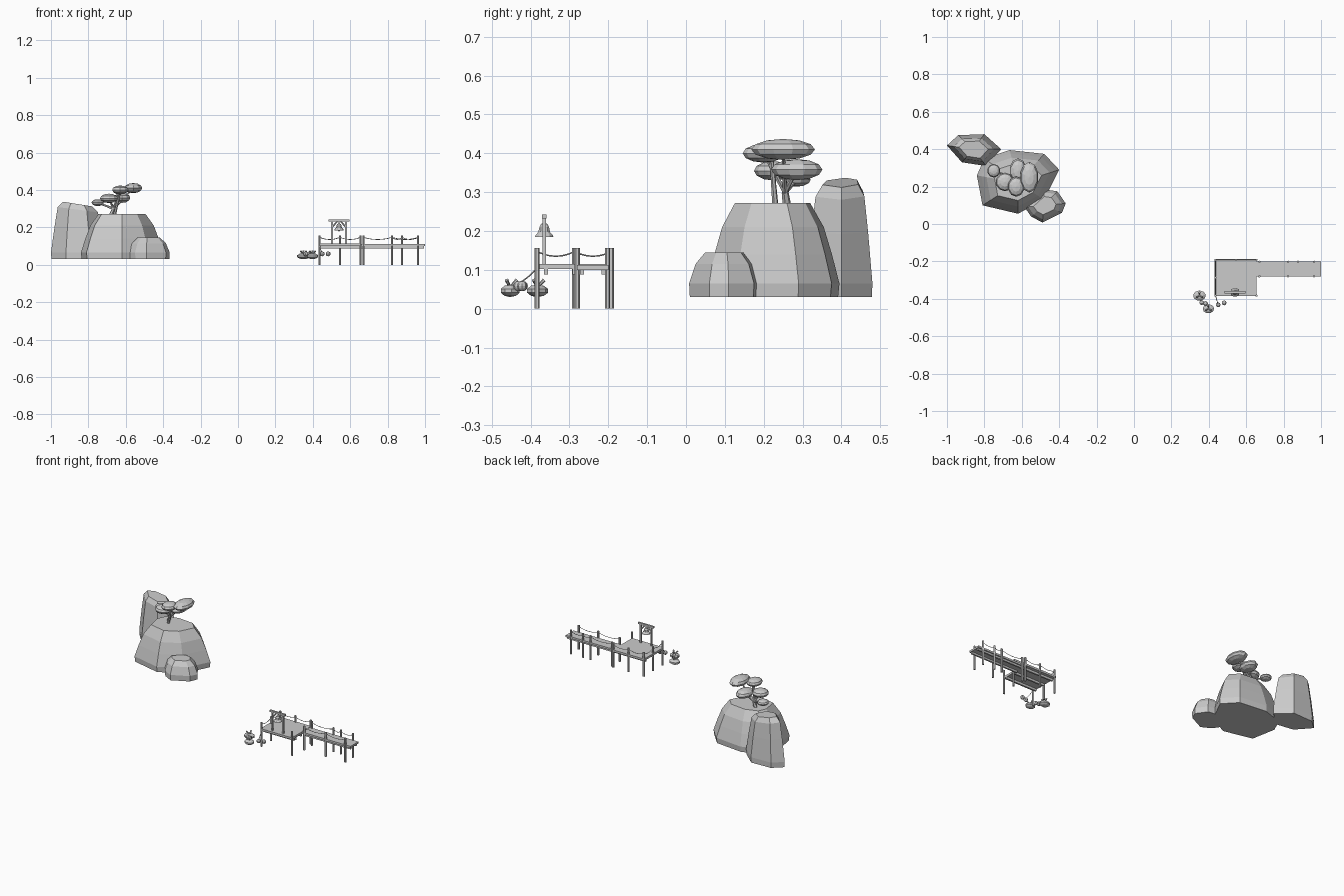
import bpy, bmesh, math
from mathutils import Vector, Matrix

cube = bpy.data.objects.get("Cube")
if cube:
    bpy.data.objects.remove(cube, do_unlink=True)

grey = bpy.data.materials.new("plain_grey")
grey.use_nodes = True
grey.diffuse_color = (0.6, 0.6, 0.6, 1)
grey.node_tree.nodes["Principled BSDF"].inputs["Base Color"].default_value = grey.diffuse_color


def finish(name, bm):
    bmesh.ops.recalc_face_normals(bm, faces=bm.faces)
    mesh = bpy.data.meshes.new(name)
    bm.to_mesh(mesh)
    bm.free()
    mesh.materials.append(grey)
    obj = bpy.data.objects.new(name, mesh)
    bpy.context.collection.objects.link(obj)
    return obj


def loft(name, rings):
    """Skin equal-length rings of points and cap both ends."""
    bm = bmesh.new()
    loops = [[bm.verts.new(p) for p in ring] for ring in rings]
    n = len(loops[0])
    for low, high in zip(loops, loops[1:]):
        for i in range(n):
            j = (i + 1) % n
            bm.faces.new((low[i], low[j], high[j], high[i]))
    bm.faces.new(loops[0])
    bm.faces.new(loops[-1])
    return finish(name, bm)


def rock(name, outline, centre, levels, tilt=0.0):
    """Levels are (height, scale); tilt lowers the top towards +x."""
    c = Vector(centre)
    top = levels[-1][0]
    rings = []
    for z, s in levels:
        ring = []
        for p in outline:
            q = c + (Vector(p) - c) * s
            ring.append((q.x, q.y, z - tilt * (q.x - c.x) * (z / top) ** 2 * (z > 0.1)))
        rings.append(ring)
    return loft(name, rings)


def box(name, low, high):
    bm = bmesh.new()
    bmesh.ops.create_cube(bm, size=1)
    a, b = Vector(low), Vector(high)
    for v in bm.verts:
        v.co = Vector([v.co[i] * (b[i] - a[i]) for i in range(3)]) + (a + b) / 2
    return finish(name, bm)


def rod(name, a, b, r1, r2=None, sides=6):
    a, b = Vector(a), Vector(b)
    bm = bmesh.new()
    turn = (b - a).to_track_quat('Z', 'Y').to_matrix().to_4x4()
    bmesh.ops.create_cone(bm, cap_ends=True, segments=sides, radius1=r1, radius2=r2 or r1,
                          depth=(b - a).length, matrix=Matrix.Translation((a + b) / 2) @ turn)
    return finish(name, bm)


def blob(name, centre, size, detail=(10, 6)):
    bm = bmesh.new()
    bmesh.ops.create_uvsphere(bm, u_segments=detail[0], v_segments=detail[1], radius=1,
                              matrix=Matrix.Translation(centre) @ Matrix.Diagonal((*size, 1)))
    return finish(name, bm)


def rope(name, a, b, sag):
    curve = bpy.data.curves.new(name, 'CURVE')
    curve.dimensions = '3D'
    curve.bevel_depth = 0.0018
    curve.bevel_resolution = 0
    spline = curve.splines.new('POLY')
    spline.points.add(6)
    for i, p in enumerate(spline.points):
        t = i / 6
        q = Vector(a).lerp(Vector(b), t)
        p.co = (q.x, q.y, q.z - sag * 4 * t * (1 - t), 1)
    curve.materials.append(grey)
    obj = bpy.data.objects.new(name, curve)
    bpy.context.collection.objects.link(obj)


# Rock island
rock("main_rock",
     [(-.84, .26), (-.81, .1), (-.62, .055), (-.48, .13), (-.4, .29), (-.48, .375), (-.665, .395), (-.8, .35)],
     (-.62, .22), [(.03, .98), (.065, 1), (.14, .89), (.21, .77), (.272, .57)])
rock("tall_rock",
     [(-1, .42), (-.92, .33), (-.79, .31), (-.71, .4), (-.8, .48), (-.94, .475)],
     (-.86, .4), [(.03, .98), (.065, 1), (.2, .86), (.295, .74), (.325, .54)], .16)
rock("small_rock",
     [(-.585, .09), (-.55, .04), (-.49, .008), (-.385, .06), (-.365, .11), (-.41, .175), (-.48, .185)],
     (-.48, .1), [(.03, .98), (.065, 1), (.115, .82), (.145, .55)])

# Windswept tree
crowns = [((-.56, .25, .41), (.05, .082, .027)), ((-.63, .2, .4), (.045, .054, .024)),
          ((-.62, .285, .358), (.046, .066, .027)), ((-.69, .225, .355), (.05, .05, .025)),
          ((-.75, .285, .332), (.035, .036, .018))]
fork = Vector((-.665, .255, .3))
rod("tree_trunk", (-.68, .26, .265), fork, .011, .009)
for centre, size in crowns:
    blob("tree_crown", centre, size)
    rod("tree_branch", fork, centre, .007, .004)
rod("second_trunk", (-.66, .23, .265), (-.63, .22, .39), .008, .005)

# Dock decks and the beams below
box("platform_deck", (.43, -.385, .102), (.655, -.187, .115))
box("walkway_deck", (.655, -.28, .1), (1, -.2, .112))
for y in (-.36, -.287, -.212):
    box("platform_beam", (.435, y - .005, .088), (.655, y + .005, .102))
for y in (-.268, -.212):
    box("walkway_beam", (.655, y - .005, .088), (.995, y + .005, .1))

# Posts and sagging ropes along each railing
railings = [
    [(.436, -.383), (.436, -.287), (.436, -.192), (.545, -.192), (.655, -.192)],
    [(.67, -.202), (.824, -.202), (.877, -.202), (.963, -.202)],
    [(.67, -.28), (.824, -.28), (.963, -.28)],
    [(.655, -.383)],
]
for line in railings:
    for x, y in line:
        rod("dock_post", (x, y, 0), (x, y, .156), .0065)
    for (xa, ya), (xb, yb) in zip(line, line[1:]):
        rope("rail_rope", (xa, ya, .147), (xb, yb, .147), .012)

# Bell frame
for x in (.502, .578):
    box("bell_frame_post", (x - .005, -.37, .11), (x + .005, -.36, .24))
box("bell_frame_beam", (.484, -.371, .232), (.596, -.359, .243))
for x, s in ((.507, 1), (.573, -1)):
    rod("bell_frame_brace", (x, -.365, .205), (x + s * .025, -.365, .234), .004)

# Bell, turned from a profile
profile = [(.025, .184), (.023, .19), (.016, .197), (.013, .21), (.009, .218), (.003, .221)]
loft("bell", [[(.54 + r * math.cos(k * math.tau / 10), -.365 + r * math.sin(k * math.tau / 10), z)
               for k in range(10)] for r, z in profile])
rod("bell_hanger", (.54, -.365, .219), (.54, -.365, .234), .003)
blob("bell_clapper", (.54, -.365, .182), (.005, .005, .005), (6, 4))

# Float clusters tied to the dock
for x, y, s in ((.35, -.383, 1), (.398, -.453, .9)):
    blob("float_pad", (x, y, .046), (.036 * s, .029 * s, .016), (9, 5))
    for k in range(3):
        a = math.radians(90 + 120 * k)
        rod("float_stem", (x, y, .055), (x + .018 * math.cos(a), y + .018 * math.sin(a), .074), .003, .005)
for x, y in ((.362, -.42), (.382, -.425), (.45, -.432), (.482, -.422)):
    blob("small_float", (x, y, .058), (.013, .013, .013), (8, 6))
rope("mooring_rope", (.45, -.432, .065), (.436, -.383, .105), .004)
